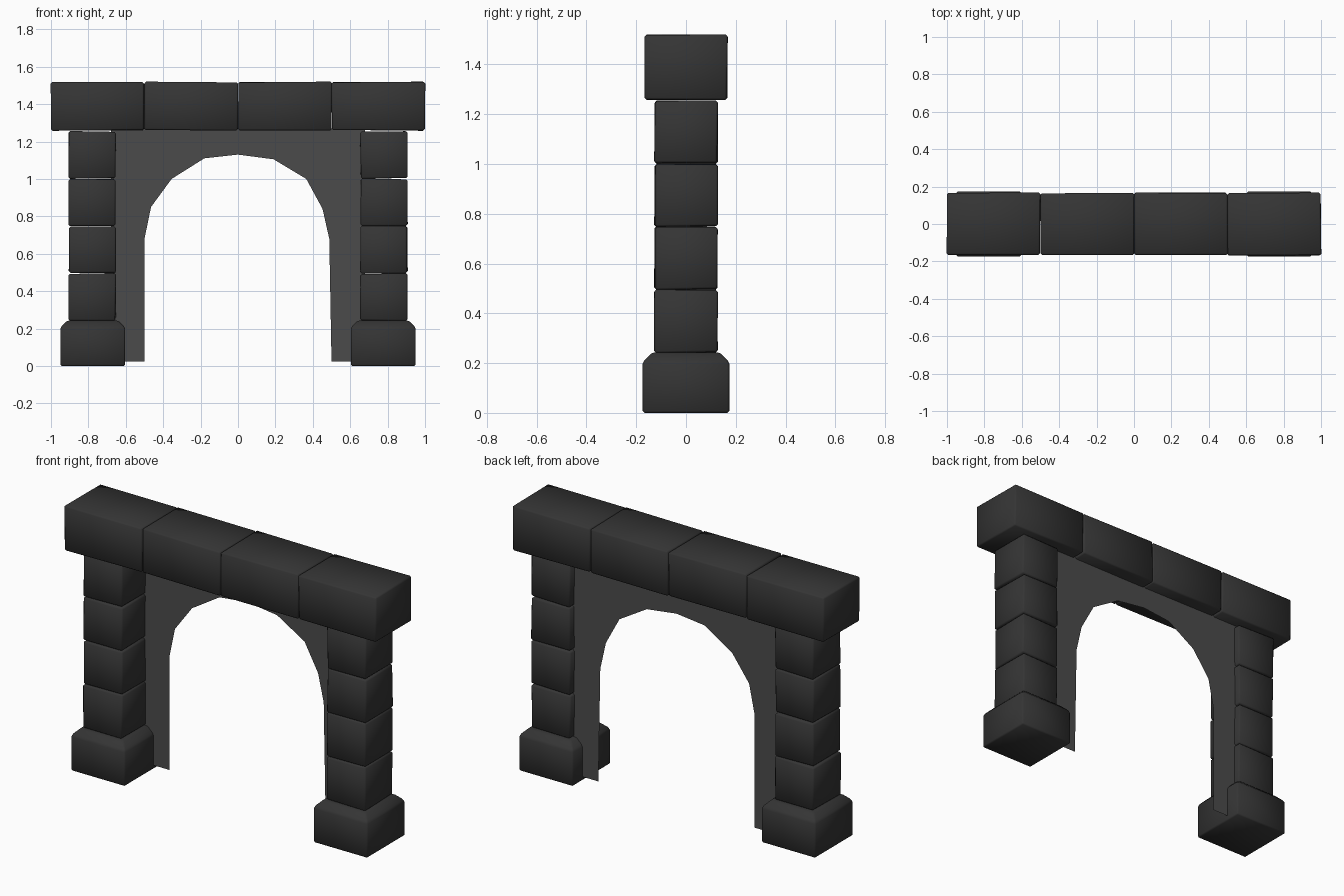
import bpy, bmesh, random

if "Cube" in bpy.data.objects:
    bpy.data.objects.remove(bpy.data.objects["Cube"])

random.seed(4)


def material(name, grey):
    m = bpy.data.materials.new(name)
    m.diffuse_color = (grey, grey, grey, 1)
    m.use_nodes = True
    m.node_tree.nodes["Principled BSDF"].inputs["Base Color"].default_value = m.diffuse_color
    return m


STONE = material("dark_stone", 0.035)
PANEL = material("panel_grey", 0.07)


def finish(bm, name, mat, smooth):
    me = bpy.data.meshes.new(name)
    bmesh.ops.recalc_face_normals(bm, faces=bm.faces)
    bm.to_mesh(me)
    bm.free()
    me.materials.append(mat)
    for p in me.polygons:
        p.use_smooth = smooth
    ob = bpy.data.objects.new(name, me)
    bpy.context.collection.objects.link(ob)
    return ob


def stone(name, lo, hi, chamfer=0.0):
    """Slightly uneven block with worn edges and an optional top chamfer."""
    bm = bmesh.new()
    bmesh.ops.create_cube(bm, size=1)
    for v in bm.verts:
        v.co = [(a + b) / 2 + c * (b - a) for a, b, c in zip(lo, hi, v.co)]
    top_z = (lo[2] + hi[2]) / 2
    if chamfer:
        top = [e for e in bm.edges if all(v.co.z > top_z for v in e.verts)]
        bmesh.ops.bevel(bm, geom=top, offset=chamfer, segments=1,
                        profile=0.5, affect='EDGES')
    else:
        for v in bm.verts:
            for i in range(3):
                v.co[i] += random.uniform(-0.003, 0.003)
    bmesh.ops.bevel(bm, geom=bm.edges[:], offset=0.008, segments=1,
                    profile=0.5, affect='EDGES')
    return finish(bm, name, STONE, True)


# Pillars: chamfered base and four stacked blocks on each side
for side, s in (("left", -1), ("right", 1)):
    x0, x1 = sorted((s * 0.603, s * 0.95))
    stone(f"{side}_base", (x0, -0.174, 0), (x1, 0.174, 0.243), 0.038)
    x0, x1 = sorted((s * 0.655, s * 0.905))
    for i in range(4):
        z = 0.243 + i * 0.2535
        stone(f"{side}_pillar_block_{i + 1}",
              (x0, -0.126, z), (x1, 0.126, z + 0.25))

# Lintel: four blocks in a row
for i in range(4):
    x = -1 + i * 0.5
    stone(f"lintel_block_{i + 1}",
          (x + 0.001, -0.165, 1.26), (x + 0.499, 0.165, 1.518))

# Thin arched panel set toward the back, tucked into pillars and lintel
arch = [(-0.5, 0.025), (-0.5, 0.68), (-0.465, 0.85), (-0.355, 1.0),
        (-0.18, 1.11), (0, 1.13), (0.19, 1.105), (0.365, 1.0),
        (0.452, 0.84), (0.488, 0.68), (0.5, 0.025)]
outer = [(-0.68, 0.025), (-0.68, 0.68), (-0.68, 0.85), (-0.68, 1.27),
         (-0.18, 1.27), (0, 1.27), (0.19, 1.27), (0.68, 1.27),
         (0.68, 0.84), (0.68, 0.68), (0.68, 0.025)]
bm = bmesh.new()
inner_v = [bm.verts.new((x, 0.087, z)) for x, z in arch]
outer_v = [bm.verts.new((x, 0.087, z)) for x, z in outer]
for i in range(len(arch) - 1):
    bm.faces.new((inner_v[i], inner_v[i + 1], outer_v[i + 1], outer_v[i]))
finish(bm, "arched_panel", PANEL, False)
